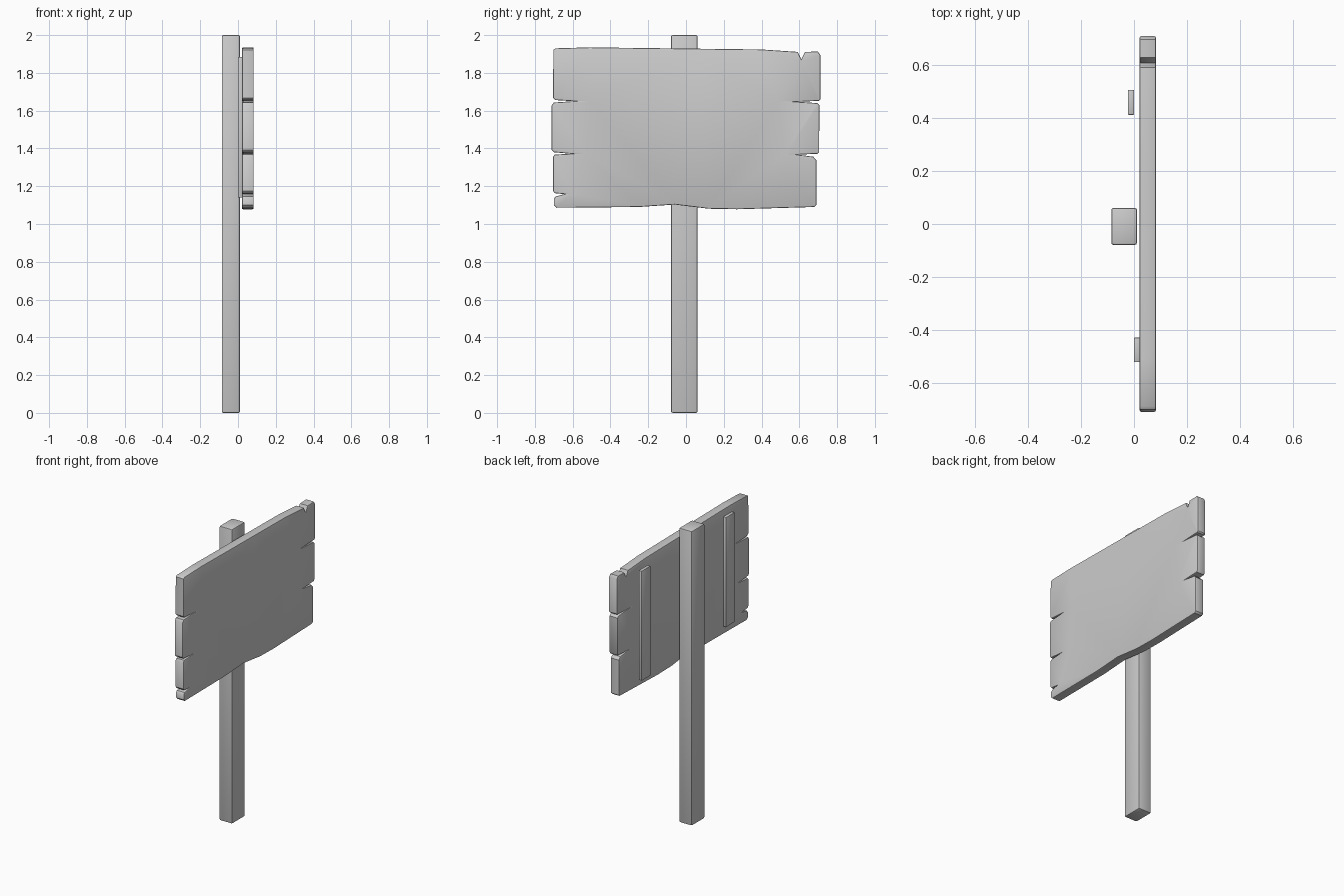
import bpy, bmesh

if "Cube" in bpy.data.objects:
    bpy.data.objects.remove(bpy.data.objects["Cube"])


def finish(name, bm):
    bmesh.ops.recalc_face_normals(bm, faces=bm.faces[:])
    mesh = bpy.data.meshes.new(name)
    bm.to_mesh(mesh)
    bm.free()
    obj = bpy.data.objects.new(name, mesh)
    bpy.context.collection.objects.link(obj)
    bpy.ops.object.select_all(action='DESELECT')
    obj.select_set(True)
    bpy.context.view_layer.objects.active = obj
    bpy.ops.object.shade_smooth_by_angle(angle=0.6)
    return obj


def box(name, lo, hi, bevel):
    bm = bmesh.new()
    bmesh.ops.create_cube(bm, size=1)
    for v in bm.verts:
        v.co = [(a + b) / 2 + c * (b - a) for a, b, c in zip(lo, hi, v.co)]
    bmesh.ops.bevel(bm, geom=bm.edges[:], offset=bevel, segments=2,
                    profile=0.5, affect='EDGES')
    return finish(name, bm)


def slab(name, outline, x0, x1, bevel):
    bm = bmesh.new()
    face = bm.faces.new([bm.verts.new((x0, y, z)) for y, z in outline])
    new = bmesh.ops.extrude_face_region(bm, geom=[face], use_keep_orig=True)["geom"]
    for v in new:
        if isinstance(v, bmesh.types.BMVert):
            v.co.x = x1
    bmesh.ops.recalc_face_normals(bm, faces=bm.faces[:])
    rim = [e for e in bm.edges if abs(e.verts[0].co.x - e.verts[1].co.x) < 1e-6]
    bmesh.ops.bevel(bm, geom=rim, offset=bevel, segments=2, profile=0.5,
                    affect='EDGES', clamp_overlap=False)
    caps = [f for f in bm.faces if len(f.verts) > 10]
    bmesh.ops.triangulate(bm, faces=caps)
    return finish(name, bm)


# Upright post
box("post", (-0.086, -0.079, 0), (0.011, 0.061, 2), 0.008)

# Weathered board: outline in (y, z), clockwise from top left, with split ends
outline = [
    (-0.702, 1.922), (-0.69, 1.93), (-0.51, 1.935), (0.06, 1.928),
    (0.40, 1.924), (0.592, 1.911),
    (0.610, 1.872), (0.630, 1.911),                      # top nick
    (0.698, 1.913), (0.711, 1.895), (0.711, 1.66), (0.704, 1.652),
    (0.592, 1.647),                                      # right split, upper
    (0.694, 1.640), (0.706, 1.630), (0.705, 1.382), (0.698, 1.372),
    (0.592, 1.367),                                      # right split, lower
    (0.674, 1.356), (0.690, 1.338), (0.690, 1.10), (0.678, 1.090),
    (0.27, 1.078), (0.12, 1.081), (-0.06, 1.103), (-0.25, 1.090),
    (-0.685, 1.086), (-0.70, 1.10), (-0.70, 1.132), (-0.69, 1.146),
    (-0.643, 1.158),                                     # lower left nick
    (-0.694, 1.163), (-0.704, 1.175), (-0.704, 1.355), (-0.696, 1.367),
    (-0.612, 1.372),                                     # left split, lower
    (-0.70, 1.380), (-0.711, 1.392), (-0.711, 1.628), (-0.700, 1.643),
    (-0.597, 1.650),                                     # left split, upper
    (-0.692, 1.656), (-0.704, 1.668),
]
slab("sign_board", outline, 0.021, 0.083, 0.006)

# Back battens; one of them stands slightly off the board
box("batten_left", (0.0, -0.523, 1.14), (0.023, -0.43, 1.885), 0.003)
box("batten_right", (-0.023, 0.413, 1.14), (0.0, 0.508, 1.885), 0.003)
